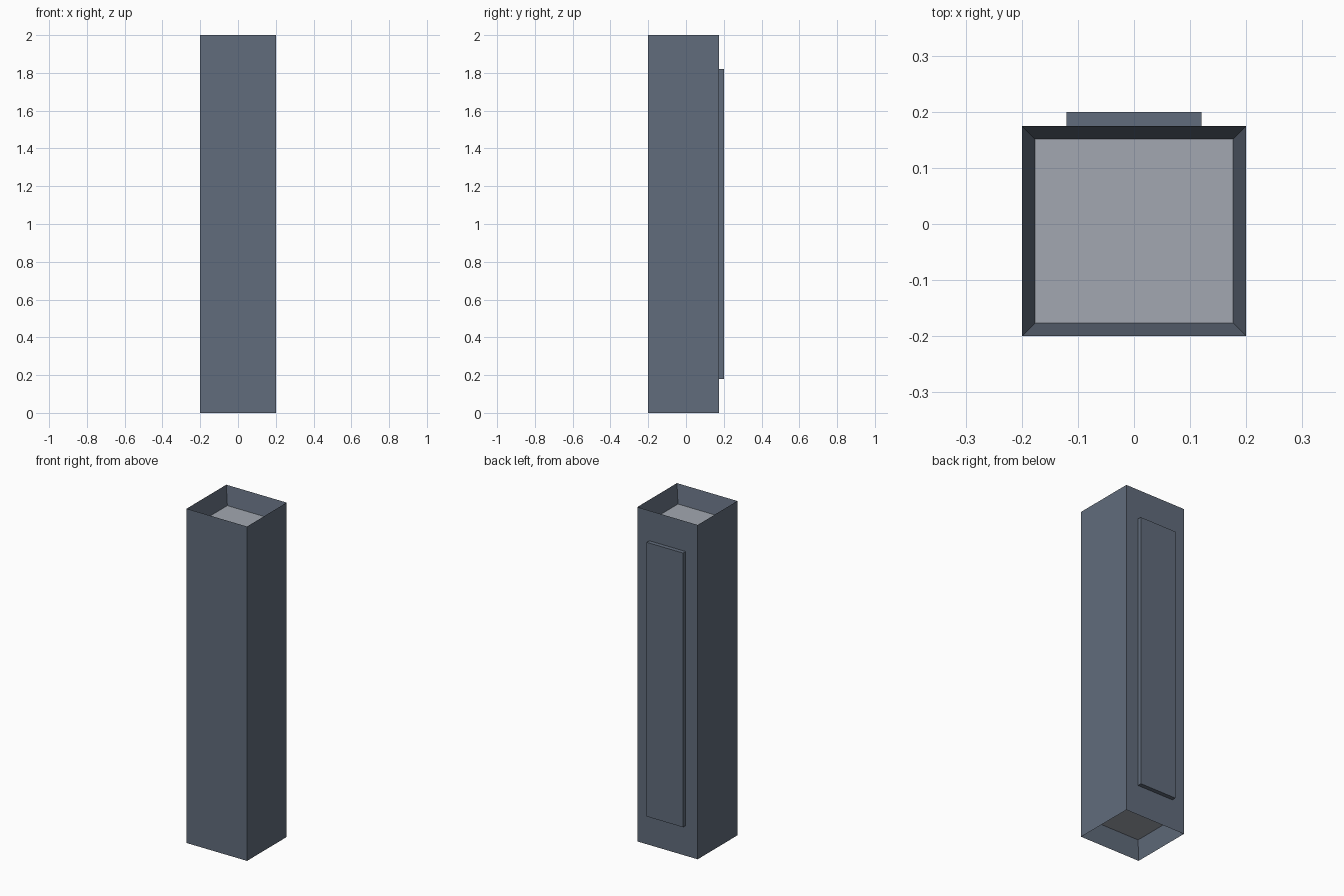
import bpy
import bmesh

if "Cube" in bpy.data.objects:
    bpy.data.objects.remove(bpy.data.objects["Cube"])


def material(name, rgb):
    mat = bpy.data.materials.new(name)
    mat.diffuse_color = (*rgb, 1)
    mat.use_nodes = True
    mat.node_tree.nodes["Principled BSDF"].inputs["Base Color"].default_value = mat.diffuse_color
    return mat


def finish(bm, name, mat):
    bmesh.ops.recalc_face_normals(bm, faces=bm.faces)
    mesh = bpy.data.meshes.new(name)
    bm.to_mesh(mesh)
    bm.free()
    mesh.materials.append(mat)
    obj = bpy.data.objects.new(name, mesh)
    bpy.context.collection.objects.link(obj)
    return obj


def box(name, x, y, z, mat):
    bm = bmesh.new()
    bmesh.ops.create_cube(bm, size=1)
    for v in bm.verts:
        v.co = [a[0] if c < 0 else a[1] for a, c in zip((x, y, z), v.co)]
    return finish(bm, name, mat)


dark = material("dark_slate", (0.12, 0.15, 0.2))
light = material("light_grey", (0.36, 0.39, 0.44))

# Hollow square body, with a sunken recess at the top and bottom
X, Y0, Y1, WALL, H, DEPTH = 0.2, -0.2, 0.175, 0.033, 2.0, 0.11
bm = bmesh.new()
bmesh.ops.create_cube(bm, size=1)
for v in bm.verts:
    v.co = (X if v.co.x > 0 else -X, Y1 if v.co.y > 0 else Y0, H if v.co.z > 0 else 0)
bm.normal_update()
caps = [f for f in bm.faces if abs(f.normal.z) > 0.9]
bmesh.ops.inset_individual(bm, faces=caps, thickness=WALL)
for f in caps:
    s = 1 if f.normal.z > 0 else -1
    for v in f.verts:
        v.co.z -= s * DEPTH
    f.material_index = 1
body = finish(bm, "body", dark)
body.data.materials.append(light)

# Raised panel on the back
box("back_panel", (-0.12, 0.12), (Y1, 0.2), (0.18, 1.82), dark)
